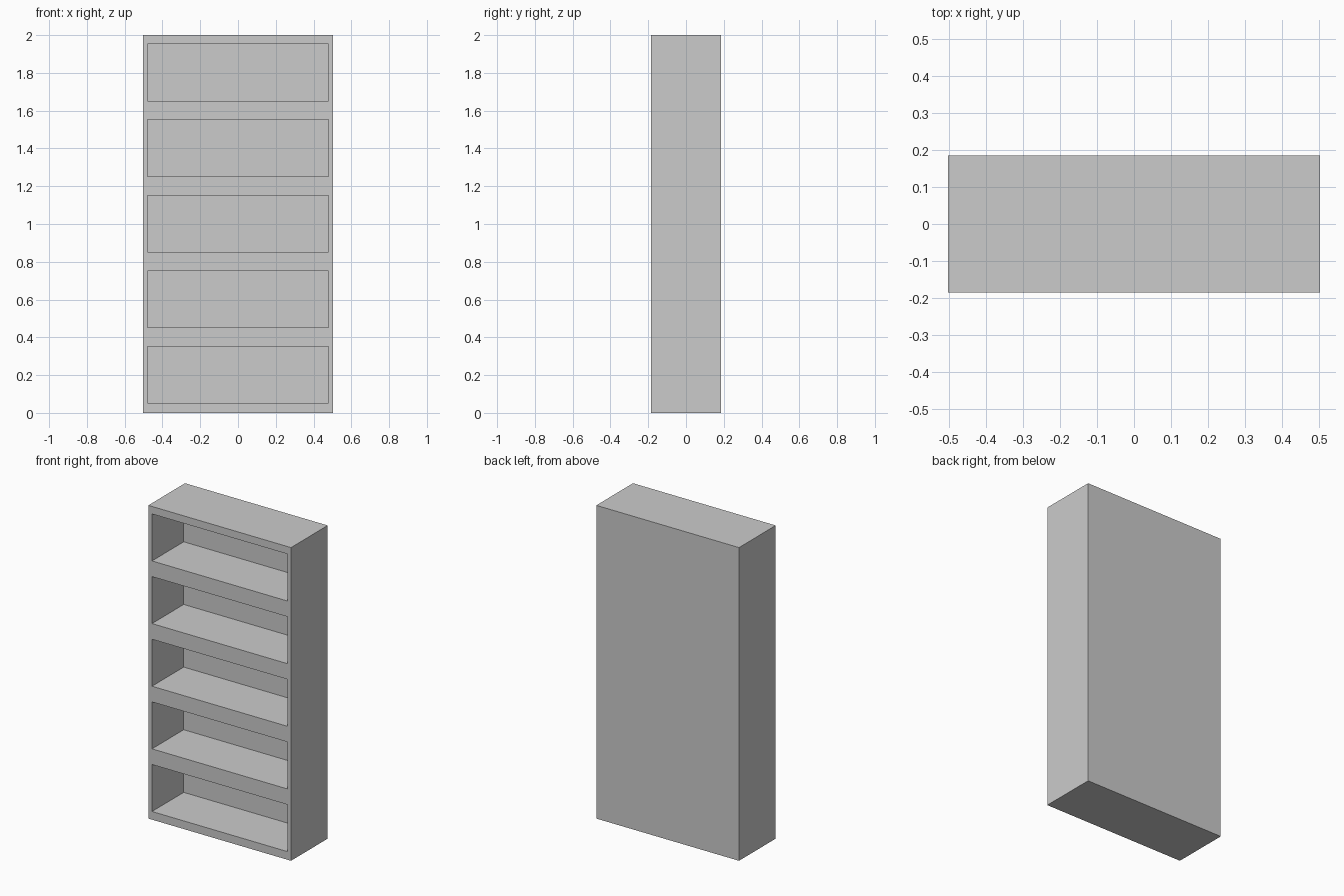
import bpy

if "Cube" in bpy.data.objects:
    bpy.data.objects.remove(bpy.data.objects["Cube"])

WIDTH, DEPTH, HEIGHT = 1.008, 0.37, 2.0
BAYS, PITCH, BAY_HEIGHT, FLOOR = 5, 0.4, 0.3, 0.052
SIDE, BACK = 0.026, 0.05


def box(name, size, centre):
    bpy.ops.mesh.primitive_cube_add(size=1, location=centre)
    ob = bpy.context.object
    ob.name = name
    ob.scale = size
    bpy.ops.object.transform_apply(location=False, rotation=False, scale=True)
    return ob


# Solid cabinet body
body = box("bookcase_body", (WIDTH, DEPTH, HEIGHT), (0, 0, HEIGHT / 2))

# Open compartments: one cutter repeated upward, poking out past the front
front, inner_back = -DEPTH / 2 - 0.1, DEPTH / 2 - BACK
cutter = box("compartment_cutter",
             (WIDTH - 2 * SIDE, inner_back - front, BAY_HEIGHT),
             (0, (front + inner_back) / 2, FLOOR + BAY_HEIGHT / 2))
array = cutter.modifiers.new("compartments", 'ARRAY')
array.count = BAYS
array.use_relative_offset = False
array.use_constant_offset = True
array.constant_offset_displace = (0, 0, PITCH)
cutter.hide_render = True
cutter.display_type = 'WIRE'

# Hollow the compartments out, leaving the thick shelves and back panel
cut = body.modifiers.new("hollow_compartments", 'BOOLEAN')
cut.operation = 'DIFFERENCE'
cut.solver = 'EXACT'
cut.object = cutter
